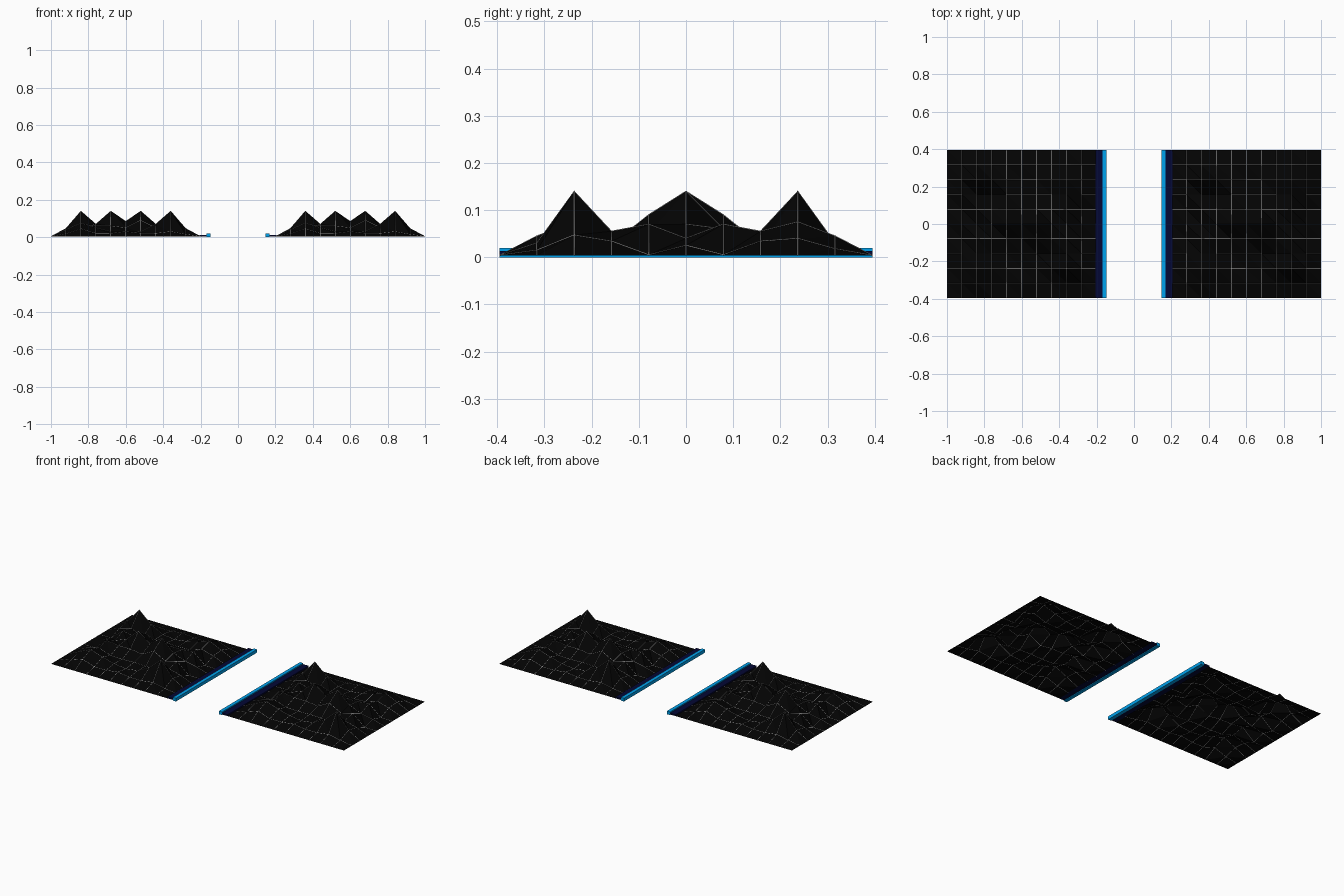
import bpy, bmesh

if "Cube" in bpy.data.objects:
    bpy.data.objects.remove(bpy.data.objects["Cube"])

HALF_Y = 0.395


def material(name, color):
    m = bpy.data.materials.new(name)
    m.diffuse_color = (*color, 1)
    m.use_nodes = True
    m.node_tree.nodes["Principled BSDF"].inputs["Base Color"].default_value = m.diffuse_color
    return m


BLACK = material("black_ground", (0.001, 0.001, 0.001))
GREY = material("grid_grey", (0.5, 0.5, 0.5))
NAVY = material("navy", (0.001, 0.002, 0.035))
CYAN = material("cyan", (0.0, 0.36, 0.85))

# Inner half of the height map in thousandths; the rest is its half-turn copy
HALF_MAP = [
    [18, 40, 34, 5, 25, 5, 34, 47, 15],
    [45, 75, 55, 70, 40, 70, 55, 140, 30],
    [20, 50, 30, 60, 70, 50, 20, 70, 20],
    [20, 30, 27, 60, 140, 90, 27, 30, 20],
    [30, 20, 30, 50, 85, 50, 30, 20, 30],
]
HEIGHTS = HALF_MAP + [row[::-1] for row in HALF_MAP[3::-1]]


def point(x0, i, j):
    border = i in (0, 10) or j in (0, 10)
    z = 0.004 if border else HEIGHTS[i - 1][j - 1] / 1000
    return (x0 + 0.08 * i, HALF_Y * (j / 5 - 1), z)


def terrain(name, x0):
    bm = bmesh.new()
    g = [[bm.verts.new(point(x0, i, j)) for j in range(11)] for i in range(11)]
    for i in range(10):
        for j in range(10):
            bm.faces.new((g[i][j], g[i + 1][j], g[i][j + 1]))
            bm.faces.new((g[i + 1][j], g[i + 1][j + 1], g[i][j + 1]))
    mesh = bpy.data.meshes.new(name)
    bm.to_mesh(mesh)
    bm.free()
    mesh.materials.append(BLACK)
    bpy.context.collection.objects.link(bpy.data.objects.new(name, mesh))


def grid_lines(name, x0):
    cu = bpy.data.curves.new(name, 'CURVE')
    cu.dimensions = '3D'
    cu.bevel_depth = 0.0012
    cu.bevel_resolution = 0
    cu.materials.append(GREY)
    for k in range(1, 10):
        for along_x in (True, False):
            sp = cu.splines.new('POLY')
            sp.points.add(10)
            for n, p in enumerate(sp.points):
                p.co = (*(point(x0, n, k) if along_x else point(x0, k, n)), 1)
    bpy.context.collection.objects.link(bpy.data.objects.new(name, cu))


def box(name, xa, xb, za, zb, mat):
    bpy.ops.mesh.primitive_cube_add(size=1, location=((xa + xb) / 2, 0, (za + zb) / 2))
    ob = bpy.context.object
    ob.name = name
    ob.scale = (abs(xb - xa), 2 * HALF_Y, zb - za)
    ob.data.materials.append(mat)


for side, s, x0 in (("left", -1, -1.0), ("right", 1, 0.2)):
    # Open faceted mountain sheet with thin grid lines along its edges
    terrain(side + "_terrain", x0)
    grid_lines(side + "_grid_lines", x0)

    # Dark kerb and glowing edge along the central gap
    box(side + "_kerb", s * 0.205, s * 0.168, 0.004, 0.013, NAVY)
    box(side + "_edge_strip", s * 0.168, s * 0.147, 0.0, 0.02, CYAN)
